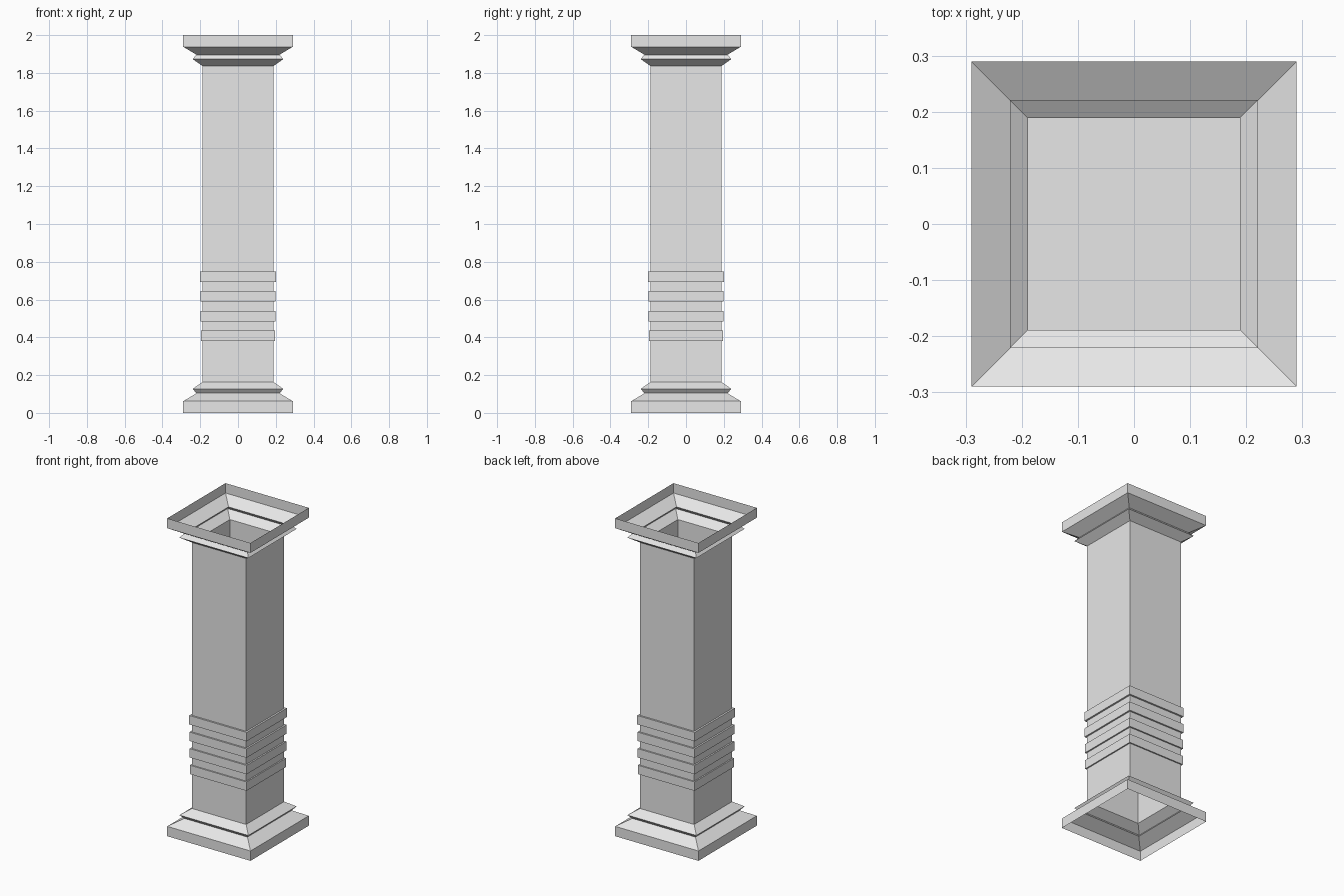
import bpy
import bmesh

cube = bpy.data.objects.get("Cube")
if cube:
    bpy.data.objects.remove(cube, do_unlink=True)

stone = bpy.data.materials.new("pale_grey_stone")
stone.use_nodes = True
stone.diffuse_color = (0.8, 0.8, 0.8, 1)
stone.node_tree.nodes["Principled BSDF"].inputs["Base Color"].default_value = (0.8, 0.8, 0.8, 1)


def square_shell(name, profile, capped=False):
    """Stack square rings of (half width, height) and join them with flat walls."""
    bm = bmesh.new()
    rings = [[bm.verts.new((sx * w, sy * w, z))
              for sx, sy in ((-1, -1), (1, -1), (1, 1), (-1, 1))]
             for w, z in profile]
    for low, high in zip(rings, rings[1:]):
        for i in range(4):
            j = (i + 1) % 4
            bm.faces.new((low[i], low[j], high[j], high[i]))
    if capped:
        bm.faces.new(rings[0][::-1])
        bm.faces.new(rings[-1])
    mesh = bpy.data.meshes.new(name)
    bm.to_mesh(mesh)
    bm.free()
    mesh.materials.append(stone)
    obj = bpy.data.objects.new(name, mesh)
    bpy.context.collection.objects.link(obj)
    return obj


# Moulded base, open underneath; the capital is the same profile flipped
SHAFT = 0.189
moulding = [(0.29, 0), (0.29, 0.062), (0.22, 0.104), (0.24, 0.127), (SHAFT, 0.163)]
square_shell("base", moulding)
square_shell("capital", [(w, 2 - z) for w, z in reversed(moulding)])

# Hollow shaft
square_shell("shaft", [(SHAFT, 0.163), (SHAFT, 1.837)])

# Four solid bands around the lower shaft
for i in range(4):
    z = 0.38 + i * 0.1045
    half = 0.197 + i * 0.001
    square_shell(f"band_{i + 1}", [(half, z), (half, z + 0.056)], capped=True)
